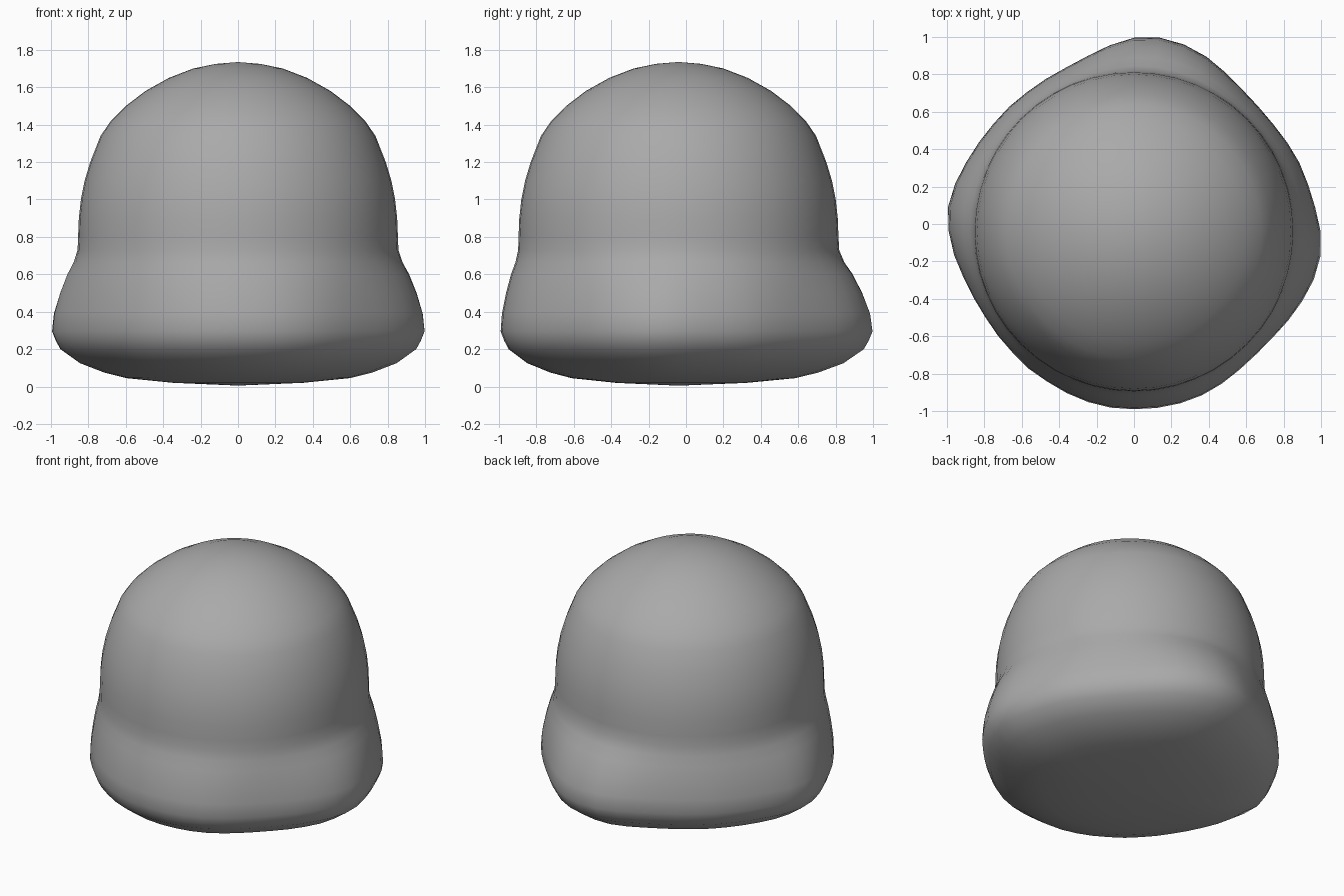
import bpy, bmesh, math
from mathutils import Vector

if "Cube" in bpy.data.objects:
    bpy.data.objects.remove(bpy.data.objects["Cube"])

SEG = 48
CENTRE_Y = -0.04      # dome axis offset
DOME_R = 0.855

# Flared rim outline seen from above, counter-clockwise
RIM = [(1, -.04), (.95, .155), (.89, .32), (.81, .45), (.68, .61), (.43, .87),
       (.30, .95), (.155, 1), (0, 1), (-.10, .97), (-.24, .90), (-.50, .76),
       (-.69, .61), (-.85, .41), (-.95, .235), (-1, .09), (-1, 0), (-.96, -.18),
       (-.85, -.41), (-.72, -.61), (-.56, -.78), (-.37, -.90), (-.18, -.98),
       (0, -.99), (.19, -.98), (.41, -.90), (.54, -.80), (.68, -.67),
       (.83, -.51), (.95, -.34), (1, -.18)]


def rim_radius(a):
    """Distance from the dome axis to the rim outline at angle a."""
    d = Vector((math.cos(a), math.sin(a)))
    pts = [Vector((x, y - CENTRE_Y)) for x, y in RIM]
    for p, q in zip(pts, pts[1:] + pts[:1]):
        e = q - p
        den = d.cross(e)
        if abs(den) < 1e-9:
            continue
        t, u = p.cross(e) / den, p.cross(d) / den
        if t > 0 and -1e-6 <= u <= 1 + 1e-6:
            return t
    return 1.0


angles = [2 * math.pi * i / SEG for i in range(SEG)]
rim = [rim_radius(a) for a in angles]
# Soften the corners of the outline slightly
rim = [.15 * rim[i - 1] + .7 * rim[i] + .15 * rim[(i + 1) % SEG] for i in range(SEG)]

# Sections: (height, blend from dome circle to rim, scale)
sections = [(.02, 1, .35), (.045, 1, .60), (.075, 1, .72), (.125, 1, .85),
            (.20, 1, .955), (.245, 1, .98), (.295, 1, 1), (.39, .93, 1),
            (.50, .70, 1), (.60, .42, 1), (.665, .17, 1), (.73, .02, 1)]
# Dome sections: (height, radius)
dome = [(.80, .855), (.90, .851), (1.0, .84), (1.1, .82), (1.2, .79), (1.34, .735),
        (1.42, .68), (1.50, .60), (1.58, .495), (1.65, .37), (1.70, .24), (1.725, .12)]
sections += [(z, 0, r / DOME_R) for z, r in dome]

bm = bmesh.new()
rings = []
for z, blend, scale in sections:
    ring = []
    for a, r in zip(angles, rim):
        rad = (DOME_R + (r - DOME_R) * blend) * scale
        ring.append(bm.verts.new((rad * math.cos(a), CENTRE_Y + rad * math.sin(a), z)))
    rings.append(ring)

# Skin between the rings, then close the underside and crown
for low, high in zip(rings, rings[1:]):
    for i in range(SEG):
        j = (i + 1) % SEG
        bm.faces.new((low[i], low[j], high[j], high[i]))
bottom = bm.verts.new((0, CENTRE_Y, .005))
crown = bm.verts.new((0, CENTRE_Y, 1.735))
for i in range(SEG):
    j = (i + 1) % SEG
    bm.faces.new((bottom, rings[0][j], rings[0][i]))
    bm.faces.new((crown, rings[-1][i], rings[-1][j]))
for f in bm.faces:
    f.smooth = True

# Single body: dome with flared skirt
mesh = bpy.data.meshes.new("domed_body")
bm.to_mesh(mesh)
bm.free()
body = bpy.data.objects.new("domed_body", mesh)
bpy.context.collection.objects.link(body)

grey = bpy.data.materials.new("mid_grey")
grey.diffuse_color = (.40, .40, .40, 1)
grey.use_nodes = True
grey.node_tree.nodes["Principled BSDF"].inputs["Base Color"].default_value = grey.diffuse_color
mesh.materials.append(grey)
